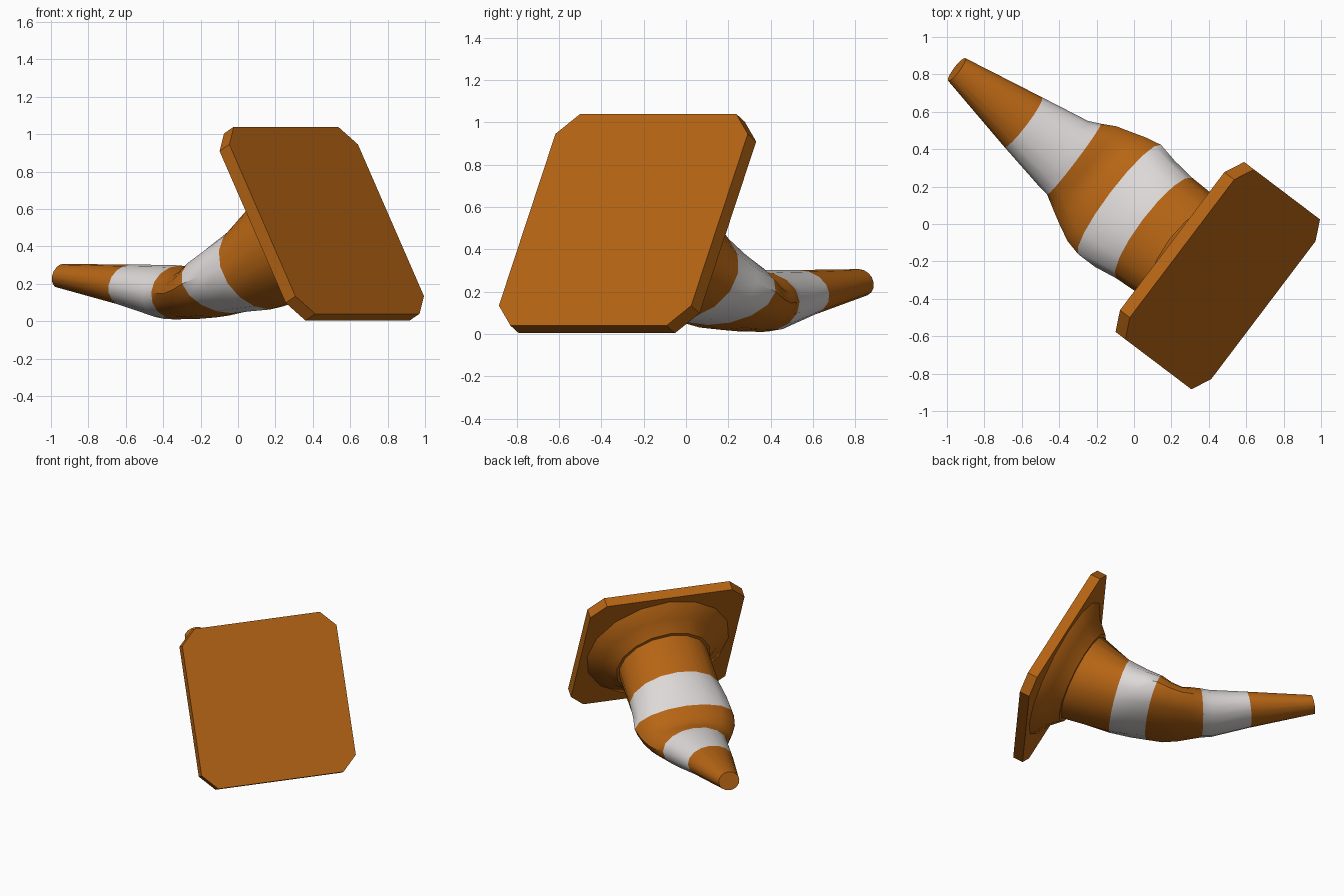
import bpy, bmesh, math
from mathutils import Vector

if "Cube" in bpy.data.objects:
    bpy.data.objects.remove(bpy.data.objects["Cube"])

# The crushed cone is symmetric about one vertical plane: H runs along it, U across it
H = Vector((-0.797, 0.603, 0))
U = Vector((0.603, 0.797, 0))
Z = Vector((0, 0, 1))
SIDES = 16


def material(name, rgb):
    m = bpy.data.materials.new(name)
    m.diffuse_color = (*rgb, 1)
    m.use_nodes = True
    m.node_tree.nodes["Principled BSDF"].inputs["Base Color"].default_value = m.diffuse_color
    return m


orange = material("orange_rubber", (0.47, 0.13, 0.007))
white = material("white_band", (0.72, 0.69, 0.68))


def world(s, u, z):
    return H * s + U * u + Z * z


def finish(bm, name, smooth=True):
    bmesh.ops.recalc_face_normals(bm, faces=bm.faces)
    me = bpy.data.meshes.new(name)
    bm.to_mesh(me)
    bm.free()
    me.materials.append(orange)
    me.materials.append(white)
    ob = bpy.data.objects.new(name, me)
    bpy.context.collection.objects.link(ob)
    if smooth:
        bpy.ops.object.select_all(action='DESELECT')
        ob.select_set(True)
        bpy.context.view_layer.objects.active = ob
        bpy.ops.object.shade_smooth_by_angle(angle=math.radians(35))
    return ob


def loft(name, rings, white_spans=()):
    """Each ring: s, z, u of centre, half width, half height, in-plane 'up' (s, z)."""
    bm = bmesh.new()
    loops = []
    for s, z, uc, ru, b, ts, tz in rings:
        loop = []
        for i in range(SIDES):
            a = 2 * math.pi * i / SIDES
            k = b * math.sin(a)
            loop.append(bm.verts.new(world(s + k * ts, uc + ru * math.cos(a), z + k * tz)))
        loops.append(loop)
    for n, (a, b) in enumerate(zip(loops, loops[1:])):
        for i in range(SIDES):
            j = (i + 1) % SIDES
            f = bm.faces.new((a[i], a[j], b[j], b[i]))
            f.material_index = 1 if n in white_spans else 0
    bm.faces.new(loops[0])
    bm.faces.new(loops[-1])
    return finish(bm, name)


# Tilted base frame: plate centre, cone axis and plate 'up' as (s, z)
CS, CU, CZ = -0.557, 0.05, 0.54
AXIS, UP = (0.877, -0.479), (0.479, 0.877)


def base_ring(t, r):
    return (CS + t * AXIS[0], CZ + t * AXIS[1], CU, r, r, *UP)


# Square base plate with clipped corners
bm = bmesh.new()
h, c = 0.57, 0.4625
outline = [(h, -c), (h, c), (c, h), (-c, h), (-h, c), (-h, -c), (-c, -h), (c, -h)]
face = bm.faces.new([bm.verts.new(world(CS + v * UP[0], CU + u, CZ + v * UP[1]))
                     for u, v in outline])
ext = bmesh.ops.extrude_face_region(bm, geom=[face], use_keep_orig=True)
moved = [g for g in ext["geom"] if isinstance(g, bmesh.types.BMVert)]
bmesh.ops.translate(bm, verts=moved, vec=world(0.075 * AXIS[0], 0, 0.075 * AXIS[1]))
finish(bm, "base_plate", smooth=False)

# Flared skirt between plate and cone
loft("flared_skirt", [base_ring(0.06, 0.53), base_ring(0.08, 0.52),
                      base_ring(0.14, 0.42), base_ring(0.22, 0.345)])

# Bent, flattened cone body with two white bands
loft("bent_cone", [
    base_ring(0.20, 0.325),
    (-0.10, 0.29, 0.048, 0.337, 0.24, 0.32, 0.947),     # lower band start
    (0.03, 0.24, 0.046, 0.355, 0.20, 0.35, 0.937),
    (0.14, 0.20, 0.058, 0.367, 0.17, 0.37, 0.929),      # lower band end
    (0.23, 0.165, 0.060, 0.347, 0.148, 0.20, 0.98),
    (0.32, 0.147, 0.070, 0.310, 0.134, 0.05, 0.999),    # crease
    (0.39, 0.150, 0.080, 0.280, 0.138, -0.05, 0.999),
    (0.465, 0.154, 0.083, 0.238, 0.145, -0.10, 0.995),  # upper band start
    (0.53, 0.157, 0.073, 0.218, 0.146, -0.14, 0.99),
    (0.80, 0.193, 0.077, 0.167, 0.112, -0.20, 0.98),    # upper band end
    (1.255, 0.243, 0.087, 0.076, 0.066, -0.25, 0.968),  # tip
], white_spans=(1, 2, 7, 8))
